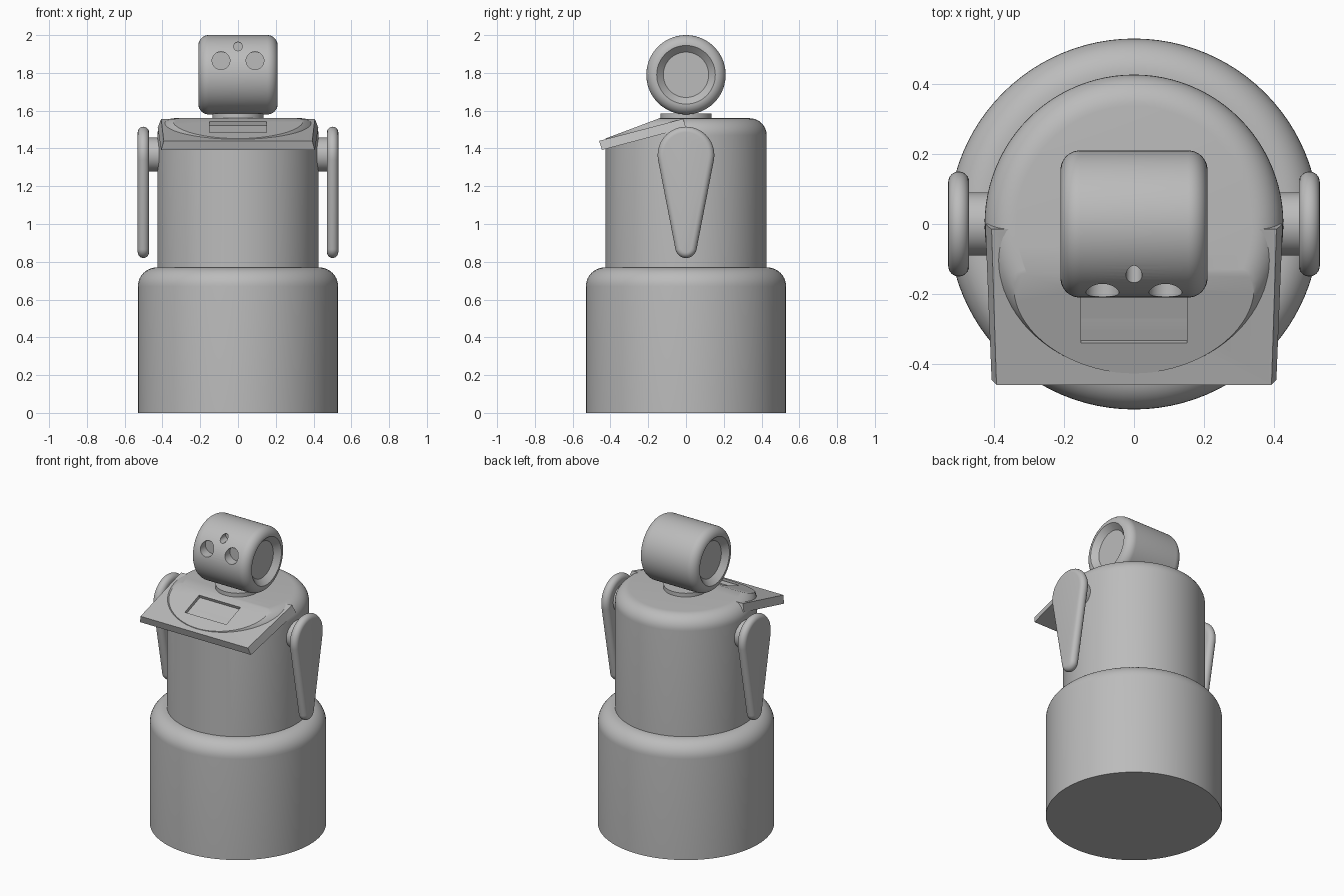
import bpy, bmesh, math
from math import sin, cos, pi, radians
from mathutils import Matrix, Vector

default = bpy.data.objects.get("Cube")
if default:
    bpy.data.objects.remove(default, do_unlink=True)

SEG = 96
grey = bpy.data.materials.new("plain grey")
grey.use_nodes = True
colour = (0.5, 0.5, 0.5, 1)
grey.diffuse_color = colour
grey.node_tree.nodes["Principled BSDF"].inputs["Base Color"].default_value = colour


def finish(name, bm, matrix=Matrix()):
    """Turn a bmesh into a smooth object with sharp edges kept."""
    bmesh.ops.transform(bm, matrix=matrix, verts=bm.verts)
    bmesh.ops.recalc_face_normals(bm, faces=bm.faces)
    mesh = bpy.data.meshes.new(name)
    bm.to_mesh(mesh)
    bm.free()
    mesh.materials.append(grey)
    ob = bpy.data.objects.new(name, mesh)
    bpy.context.collection.objects.link(ob)
    shade(ob)
    return ob


def shade(ob):
    ob.data.polygons.foreach_set("use_smooth", [True] * len(ob.data.polygons))
    ob.data.set_sharp_from_angle(angle=radians(30))


def loft(name, rings, matrix=Matrix()):
    """Skin closed rings of equal length and cap both ends."""
    bm = bmesh.new()
    loops = [[bm.verts.new(p) for p in ring] for ring in rings]
    for a, b in zip(loops, loops[1:]):
        for i in range(len(a)):
            j = (i + 1) % len(a)
            bm.faces.new((a[i], a[j], b[j], b[i]))
    bm.faces.new(loops[0])
    bm.faces.new(loops[-1])
    return finish(name, bm, matrix)


def lathe(name, profile, matrix=Matrix()):
    """Revolve (radius, height) points around z."""
    turns = [2 * pi * i / SEG for i in range(SEG)]
    return loft(name, [[(r * cos(t), r * sin(t), h) for t in turns]
                       for r, h in profile], matrix)


def fillet(r, h, size, steps=10):
    """Rounded outer corner running from the wall up to the top."""
    return [(r - size + size * cos(t), h - size + size * sin(t))
            for t in (pi / 2 * i / steps for i in range(steps + 1))]


def box(name, size, matrix):
    bm = bmesh.new()
    bmesh.ops.create_cube(bm, size=1)
    bmesh.ops.scale(bm, vec=size, verts=bm.verts)
    return finish(name, bm, matrix)


def cut(ob, cutters):
    """Subtract the cutters and bake the result."""
    for c in cutters:
        c.hide_render = True
        mod = ob.modifiers.new("cut", 'BOOLEAN')
        mod.operation, mod.solver, mod.object = 'DIFFERENCE', 'EXACT', c
    bpy.context.view_layer.update()
    ev = ob.evaluated_get(bpy.context.evaluated_depsgraph_get())
    mesh = bpy.data.meshes.new_from_object(ev)
    ob.modifiers.clear()
    ob.data = mesh
    shade(ob)


def discard(cutters):
    for c in cutters:
        bpy.data.objects.remove(c, do_unlink=True)


# Drum base and torso
lathe("base", [(0.53, 0)] + fillet(0.53, 0.77, 0.1))
torso = lathe("torso", [(0.427, 0.75)] + fillet(0.427, 1.56, 0.09))

# Sloping tray slab
half = [(0.407, -0.015, 1.557), (0.393, -0.46, 1.44),
        (0.407, -0.445, 1.392), (0.425, 0, 1.51)]
tray = loft("tray", [[(s * x, y, z) for x, y, z in half] for s in (-1, 1)])

# Sloped chest face and its recessed panel
slope = math.atan(0.375)
tilt = Matrix.Translation((0, -0.14, 1.56)) @ Matrix.Rotation(slope, 4, 'X')
chest_cutter = box("chest_cutter", (2, 2, 1), tilt @ Matrix.Translation((0, 0, 0.5)))
panel_cutter = box("panel_cutter", (0.304, 0.16, 0.04),
                   tilt @ Matrix.Translation((0, -0.133, 0)))
cut(torso, [chest_cutter, panel_cutter])
cut(tray, [panel_cutter])
discard([chest_cutter, panel_cutter])

# Neck
lathe("neck", [(0.135, 1.54), (0.135, 1.585)])

# Head: sideways drum with a dished recess at each end
end = fillet(0.21, 0.21, 0.055) + [(0.12, 0.175)]
profile = [(r, -h) for r, h in reversed(end)] + end
head = lathe("head", profile,
             Matrix.Translation((0, 0, 1.79)) @ Matrix.Rotation(pi / 2, 4, 'Y'))

# Drilled eye sockets
sockets = []
for x, z, r in ((-0.09, 1.865, 0.047), (0.09, 1.865, 0.047), (0, 1.94, 0.023)):
    depth = math.sqrt(0.21 ** 2 - (z - 1.79) ** 2) - 0.05
    place = Matrix.Translation((x, -depth, z)) @ Matrix.Rotation(pi / 2, 4, 'X')
    sockets.append(lathe("socket_cutter", [(r, 0), (r, 0.2)], place))
cut(head, sockets)
discard(sockets)


def arm_outline(x, inset):
    """Teardrop: a big and a small circle joined by their tangents."""
    top, low, r1, r2 = 1.365, 0.877, 0.15, 0.057
    lean = math.asin((r1 - r2) / (top - low))
    n = 32
    ring = []
    for z, r, start, stop in ((top, r1, -lean, pi + lean),
                              (low, r2, pi + lean, 2 * pi - lean)):
        for i in range(n + 1):
            t = start + (stop - start) * i / n
            ring.append((x, (r - inset) * cos(t), z + (r - inset) * sin(t)))
    return ring


# Arms and shoulder pins
for side, s in (("left", 1), ("right", -1)):
    arcs = [pi * (i / 12 - 0.5) for i in range(13)]
    loft(side + "_arm", [arm_outline(s * (0.501 + 0.03 * sin(t)), 0.03 * (1 - cos(t)))
                         for t in arcs])
    lathe(side + "_shoulder", [(0.09, 0.38), (0.09, 0.485)],
          Matrix.Translation((0, 0, 1.367)) @ Matrix.Rotation(s * pi / 2, 4, 'Y'))
